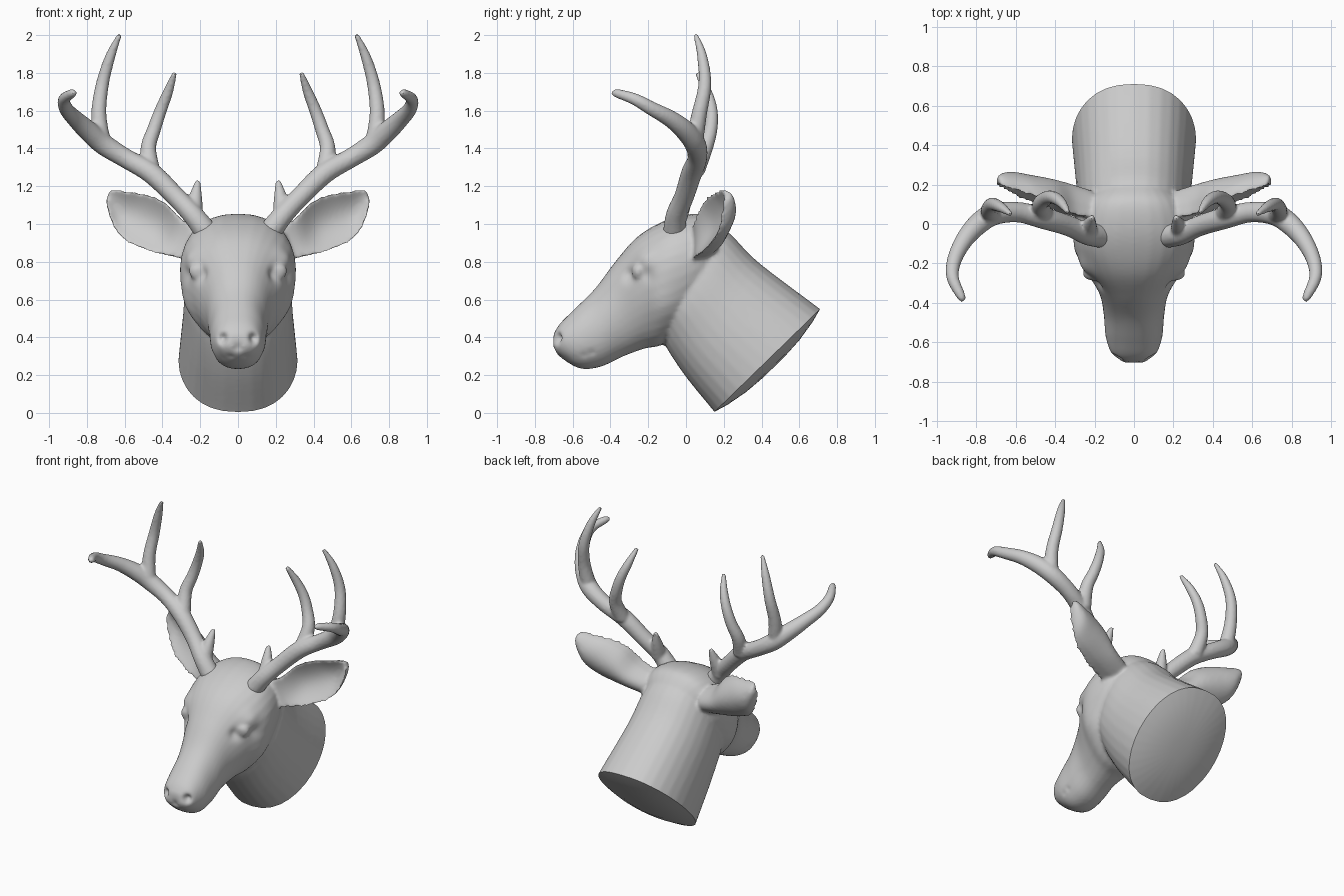
import bpy, bmesh, math
from mathutils import Vector, Matrix

if "Cube" in bpy.data.objects:
    bpy.data.objects.remove(bpy.data.objects["Cube"])


def spline(rows, n):
    """Catmull-Rom interpolation of equal-length tuples."""
    rows = [rows[0]] + list(rows) + [rows[-1]]
    out = []
    for i in range(1, len(rows) - 2):
        for j in range(n):
            t = j / n
            out.append([0.5 * (2 * b + (c - a) * t + (2 * a - 5 * b + 4 * c - d) * t * t
                               + (3 * b - a - 3 * c + d) * t ** 3)
                        for a, b, c, d in zip(*rows[i - 1:i + 3])])
    return out + [list(rows[-1])]


def loft(bm, rings, side=1):
    loops = [[bm.verts.new((p[0] * side, p[1], p[2])) for p in r] for r in rings]
    n = len(loops[0])
    for a, b in zip(loops, loops[1:]):
        for i in range(n):
            bm.faces.new((a[i], a[(i + 1) % n], b[(i + 1) % n], b[i]))
    bm.faces.new(loops[0])
    bm.faces.new(loops[-1])


def body_rings(rows, n=32):
    """Egg sections: top (y, z), bottom (y, z), half width, upper bias."""
    rings = []
    for ty, tz, by, bz, w, k in spline(rows, 5):
        ring = []
        for i in range(n):
            a = 2 * math.pi * i / n
            c, s = math.cos(a), math.sin(a)
            x = w * math.copysign(abs(c) ** 0.85, c) * (1 + k * s)
            ring.append((x, (ty + by) / 2 + (ty - by) / 2 * s, (tz + bz) / 2 + (tz - bz) / 2 * s))
        rings.append(ring)
    return rings


def ear_rings(rows, n=12):
    """Crescent sections: upper edge (x, z), lower edge (x, z), edge y, depth, hollow."""
    rings = []
    for ax, az, bx, bz, y, d, f in spline(rows, 4):
        ring = []
        for i in range(2 * n):
            t = i / n if i <= n else 2 - i / n
            arch = max(0.0, math.sin(math.pi * t))
            dep = d * arch ** 0.55 if i <= n else d * f * arch
            ring.append((ax + (bx - ax) * t, y + dep, az + (bz - az) * t))
        rings.append(ring)
    return rings


def tube_rings(rows, n=14):
    pts = spline(rows, 5)
    cs = [Vector(p[:3]) for p in pts]
    u = Vector((0, 1, 0.2))
    rings = []
    for i, p in enumerate(pts):
        d = (cs[min(i + 1, len(cs) - 1)] - cs[max(i - 1, 0)]).normalized()
        u = (u - d * u.dot(d)).normalized()
        v = d.cross(u)
        rings.append([cs[i] + p[3] * (math.cos(2 * math.pi * j / n) * u + math.sin(2 * math.pi * j / n) * v)
                      for j in range(n)])
    return rings


def fuse(bm, name, voxel, smooth):
    """Make an object whose overlapping shells are merged into one smooth skin."""
    bmesh.ops.recalc_face_normals(bm, faces=bm.faces[:])
    me = bpy.data.meshes.new(name)
    bm.to_mesh(me)
    bm.free()
    ob = bpy.data.objects.new(name, me)
    bpy.context.collection.objects.link(ob)
    m = ob.modifiers.new("fuse", 'REMESH')
    m.mode = 'VOXEL'
    m.voxel_size = voxel
    s = ob.modifiers.new("soften", 'SMOOTH')
    s.iterations = smooth
    dg = bpy.context.evaluated_depsgraph_get()
    new = bpy.data.meshes.new_from_object(ob.evaluated_get(dg))
    ob.modifiers.clear()
    ob.data = new
    return ob


def shade(ob):
    bpy.ops.object.select_all(action='DESELECT')
    ob.select_set(True)
    bpy.context.view_layer.objects.active = ob
    bpy.ops.object.shade_smooth_by_angle(angle=math.radians(40))


# Skull and muzzle
HEAD = [(-.70, .42, -.705, .345, .06, 0), (-.665, .475, -.665, .295, .11, 0),
        (-.59, .55, -.56, .235, .143, -.05), (-.48, .66, -.45, .245, .153, -.05),
        (-.375, .80, -.33, .30, .175, .05), (-.26, .93, -.22, .34, .24, .12),
        (-.13, 1.01, -.14, .355, .297, .14), (0, 1.05, -.05, .40, .30, .12),
        (.12, 1.045, .05, .50, .27, .05), (.2, .97, .12, .60, .20, 0)]
# Neck, running past the cut plane
NECK = [(.08, 1.03, -.13, .42, .25, 0), (.22, .96, -.10, .34, .28, 0),
        (.38, .80, .0, .19, .292, 0), (.71, .55, .15, .005, .315, 0), (.82, .46, .23, -.1, .32, 0)]
# Cupped ear
EAR = [(.20, .98, .23, .80, .03, .14, 0), (.30, 1.03, .35, .825, .045, .16, .1),
       (.38, 1.115, .46, .85, .08, .15, .4), (.48, 1.16, .575, .895, .125, .125, .5),
       (.58, 1.175, .645, .955, .16, .105, .5), (.645, 1.185, .685, 1.045, .18, .08, .35),
       (.68, 1.18, .70, 1.12, .195, .05, .1)]

bm = bmesh.new()
loft(bm, body_rings(HEAD))
loft(bm, body_rings(NECK))
for side in (1, -1):
    loft(bm, ear_rings(EAR), side)
    # Eyeball
    bmesh.ops.create_uvsphere(bm, u_segments=20, v_segments=12, radius=0.045,
                              matrix=Matrix.Translation((.212 * side, -.25, .745)))
head = fuse(bm, "deer_head", 0.011, 6)

# Face details: (centre, radius, push)
SCULPT = [((.23, -.21, .815), .06, (.02, -.01, 0)),        # brow
          ((.21, -.315, .735), .04, (-.025, .01, 0)),      # tear duct
          ((.25, -.19, .73), .035, (-.015, 0, 0)),         # outer eye corner
          ((.085, -.685, .395), .026, (-.01, .03, 0)),     # nostril
          ((.0, -.71, .345), .025, (0, .015, 0)),          # lip groove
          ((.27, -.10, .55), .10, (.012, 0, 0))]           # cheek
SCULPT += [((.14 - .10 * t, -.50 - .16 * t, .315 - .01 * t), .018, (-.008, .005, 0))
           for t in (0, .25, .5, .75, 1)]                  # mouth line
bm = bmesh.new()
bm.from_mesh(head.data)
for c, r, push in SCULPT:
    for side in ((1, -1) if c[0] else (1,)):
        cc = Vector((c[0] * side, c[1], c[2]))
        pp = Vector((push[0] * side, push[1], push[2]))
        for v in bm.verts:
            d = (v.co - cc).length
            if d < 3 * r:
                v.co += pp * math.exp(-(d / r) ** 2)

# Slice the neck and close it with a shallow dome
normal = Vector((0, .545, -.56)).normalized()
bmesh.ops.bisect_plane(bm, geom=bm.verts[:] + bm.edges[:] + bm.faces[:],
                       plane_co=(0, .71, .55), plane_no=normal, clear_outer=True)
rim = [e for e in bm.edges if e.is_boundary]
center = Vector((0, .43, .2775))
prev = 1.0
prev_h = 0.0
for scale, h in ((.8, .022), (.5, .042), (.2, .05)):
    geom = bmesh.ops.extrude_edge_only(bm, edges=rim)["geom"]
    rim = [g for g in geom if isinstance(g, bmesh.types.BMEdge)]
    for v in [g for g in geom if isinstance(g, bmesh.types.BMVert)]:
        v.co = center + (v.co - normal * prev_h - center) * (scale / prev) + normal * h
    prev, prev_h = scale, h
bmesh.ops.holes_fill(bm, edges=[e for e in bm.edges if e.is_boundary], sides=0)
bmesh.ops.recalc_face_normals(bm, faces=bm.faces[:])
bm.to_mesh(head.data)
bm.free()
shade(head)

# Antlers: main beam, inner tine, tall tine, brow tine as (x, y, z, radius)
BEAM = [(.17, -.06, .96, .062), (.24, -.05, 1.05, .056), (.33, -.01, 1.145, .053),
        (.46, .03, 1.27, .056), (.59, .06, 1.345, .052), (.71, .05, 1.42, .057),
        (.79, 0, 1.49, .055), (.86, -.08, 1.555, .046), (.91, -.18, 1.61, .038),
        (.92, -.27, 1.66, .032), (.88, -.36, 1.69, .024), (.863, -.39, 1.693, .013)]
INNER = [(.46, .05, 1.28, .05), (.475, .10, 1.40, .042), (.445, .13, 1.5, .037),
         (.41, .135, 1.6, .033), (.37, .11, 1.7, .027), (.335, .06, 1.80, .013)]
TALL = [(.72, .04, 1.42, .05), (.737, .07, 1.58, .041), (.718, .10, 1.74, .035),
        (.675, .085, 1.89, .027), (.625, .05, 2.005, .012)]
BROW = [(.235, -.04, 1.04, .05), (.225, 0, 1.14, .036), (.212, .035, 1.23, .013)]
for label, side in (("left", 1), ("right", -1)):
    bm = bmesh.new()
    for path in (BEAM, INNER, TALL, BROW):
        loft(bm, tube_rings(path), side)
    shade(fuse(bm, label + "_antler", 0.009, 5))
